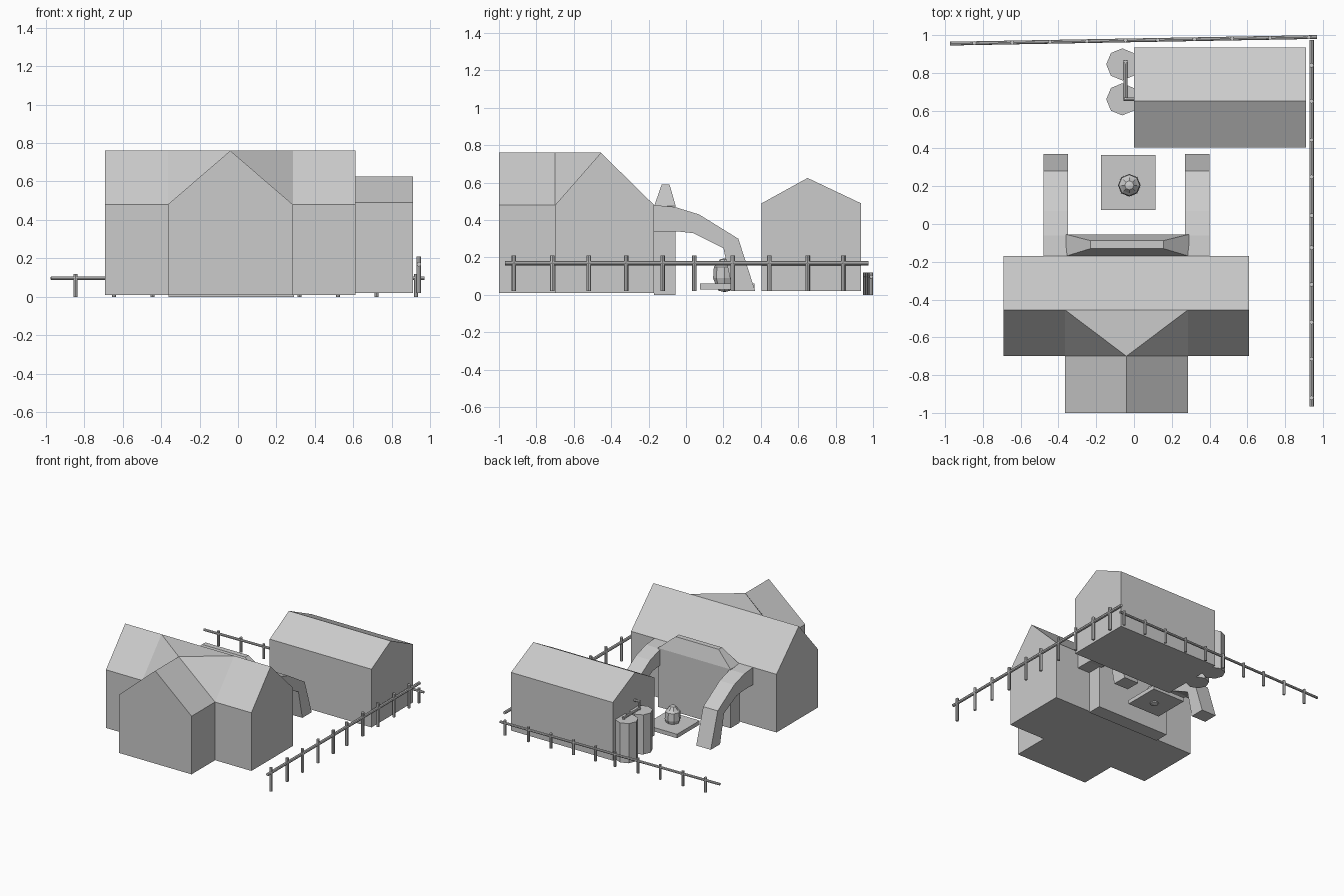
import bpy, bmesh
from mathutils import Vector

if "Cube" in bpy.data.objects:
    bpy.data.objects.remove(bpy.data.objects["Cube"])

CX = -0.04  # symmetry axis of the house


def finish(name, bm):
    bmesh.ops.remove_doubles(bm, verts=bm.verts, dist=1e-4)
    bmesh.ops.recalc_face_normals(bm, faces=bm.faces)
    me = bpy.data.meshes.new(name)
    bm.to_mesh(me)
    bm.free()
    ob = bpy.data.objects.new(name, me)
    bpy.context.collection.objects.link(ob)
    return ob


def prism(name, yz, x0, x1):
    """Extrude a y-z profile along x."""
    bm = bmesh.new()
    f = bm.faces.new([bm.verts.new((x0, y, z)) for y, z in yz])
    r = bmesh.ops.extrude_face_region(bm, geom=[f])
    bmesh.ops.translate(bm, vec=(x1 - x0, 0, 0),
                        verts=[v for v in r['geom'] if isinstance(v, bmesh.types.BMVert)])
    return finish(name, bm)


def loft(name, rects):
    """Stack of rectangles (x0, x1, y0, y1, z) joined with side faces and caps."""
    bm = bmesh.new()
    rings = [[bm.verts.new(p) for p in ((a, c, z), (b, c, z), (b, d, z), (a, d, z))]
             for a, b, c, d, z in rects]
    bm.faces.new(rings[0])
    bm.faces.new(rings[-1])
    for lo, hi in zip(rings, rings[1:]):
        for i in range(4):
            j = (i + 1) % 4
            bm.faces.new((lo[i], lo[j], hi[j], hi[i]))
    return finish(name, bm)


def add_rod(bm, p, q, r, n=8):
    p, q = Vector(p), Vector(q)
    d = q - p
    m = d.to_track_quat('Z', 'Y').to_matrix().to_4x4()
    m.translation = (p + q) / 2
    bmesh.ops.create_cone(bm, cap_ends=True, segments=n, radius1=r, radius2=r,
                          depth=d.length, matrix=m)


def rods(name, segs, r, n=8):
    bm = bmesh.new()
    for p, q in segs:
        add_rod(bm, p, q, r, n)
    me = bpy.data.meshes.new(name)
    bm.to_mesh(me)
    bm.free()
    ob = bpy.data.objects.new(name, me)
    bpy.context.collection.objects.link(ob)


# house: half shell mirrored about CX (h = wing half width, w = main half width)
h, w, b, e, r = 0.325, 0.65, 0.01, 0.48, 0.76
F, M, R, B = -1.0, -0.70, -0.455, -0.17
half = [
    [(0, F, b), (h, F, b), (h, F, e), (0, F, r)],
    [(h, F, b), (h, M, b), (h, M, e), (h, F, e)],
    [(h, M, b), (w, M, b), (w, M, e), (h, M, e)],
    [(w, M, b), (w, B, b), (w, B, e), (w, R, r), (w, M, e)],
    [(w, B, b), (0, B, b), (0, B, e), (w, B, e)],
    [(w, B, e), (0, B, e), (0, R, r), (w, R, r)],
    [(h, M, e), (w, M, e), (w, R, r), (h, R, r)],
    [(0, F, r), (h, F, e), (h, M, e), (0, M, r)],
    [(h, R, r), (0, R, r), (0, M, r)],
    [(h, R, r), (0, M, r), (h, M, e)],
    [(0, F, b), (h, F, b), (h, M, b), (w, M, b), (w, B, b), (0, B, b)],
]
bm = bmesh.new()
for s in (-1, 1):
    for face in half:
        bm.faces.new([bm.verts.new((CX + s * x, y, z)) for x, y, z in face])
finish("house", bm)

# rear bay with hipped cap
loft("rear_bay", [(-0.36, 0.29, -0.17, -0.055, 0.0),
                  (-0.36, 0.29, -0.17, -0.055, 0.475),
                  (-0.23, 0.155, -0.13, -0.088, 0.59)])

# two curved buttress arms
arm = [(-0.17, 0.48), (-0.06, 0.47), (0.07, 0.43), (0.28, 0.30), (0.37, 0.02),
       (0.25, 0.02), (0.20, 0.25), (0.04, 0.33), (-0.05, 0.34), (-0.17, 0.34)]
for side, x0 in (("left", -0.48), ("right", 0.27)):
    prism(side + "_arm", arm, x0, x0 + 0.13)

# barn
prism("barn", [(0.405, 0.02), (0.935, 0.02), (0.935, 0.49), (0.65, 0.625), (0.405, 0.49)],
      0.0, 0.91)

# storage tanks and their pipes
for i, y in enumerate((0.845, 0.66)):
    rods("tank_%d" % (i + 1), [((-0.062, y, 0.02), (-0.062, y, 0.34))], 0.085)
rods("tank_pipe", [((-0.045, 0.86, 0.33), (-0.045, 0.86, 0.36)),
                   ((-0.045, 0.865, 0.35), (-0.045, 0.655, 0.35)),
                   ((-0.045, 0.66, 0.33), (-0.045, 0.66, 0.41)),
                   ((-0.053, 0.66, 0.405), (0.01, 0.66, 0.405))], 0.01)

# plinth with urn
loft("plinth", [(-0.175, 0.115, 0.075, 0.365, 0.03), (-0.175, 0.115, 0.075, 0.365, 0.062)])
bm = bmesh.new()
prof = [(0, 0.015), (0.03, 0.022), (0.05, 0.062), (0.06, 0.09), (0.056, 0.15),
        (0.042, 0.165), (0.024, 0.19), (0, 0.195)]
vs = [bm.verts.new((-0.025 + x, 0.205, z)) for x, z in prof]
es = [bm.edges.new(p) for p in zip(vs, vs[1:])]
bmesh.ops.spin(bm, geom=vs + es, cent=(-0.025, 0.205, 0), axis=(0, 0, 1),
               angle=6.2831853, steps=8)
finish("urn", bm)

# fences: rail plus posts
rods("right_fence_rail", [((0.94, -0.967, 0.17), (0.94, 0.975, 0.17))], 0.012)
rods("right_fence_posts", [((0.94, y, 0.02), (0.94, y, 0.21)) for y in
     (-0.92, -0.715, -0.52, -0.32, -0.125, 0.045, 0.25, 0.445, 0.65, 0.84)], 0.012)
rods("back_fence_rail", [((-0.973, 0.955, 0.097), (0.968, 0.99, 0.097))], 0.01)
rods("back_fence_posts", [((x, 0.9725 + 0.018 * x, 0), (x, 0.9725 + 0.018 * x, 0.12)) for x in
     (-0.845, -0.645, -0.445, -0.25, -0.045, 0.125, 0.32, 0.52, 0.72, 0.925)], 0.011)
